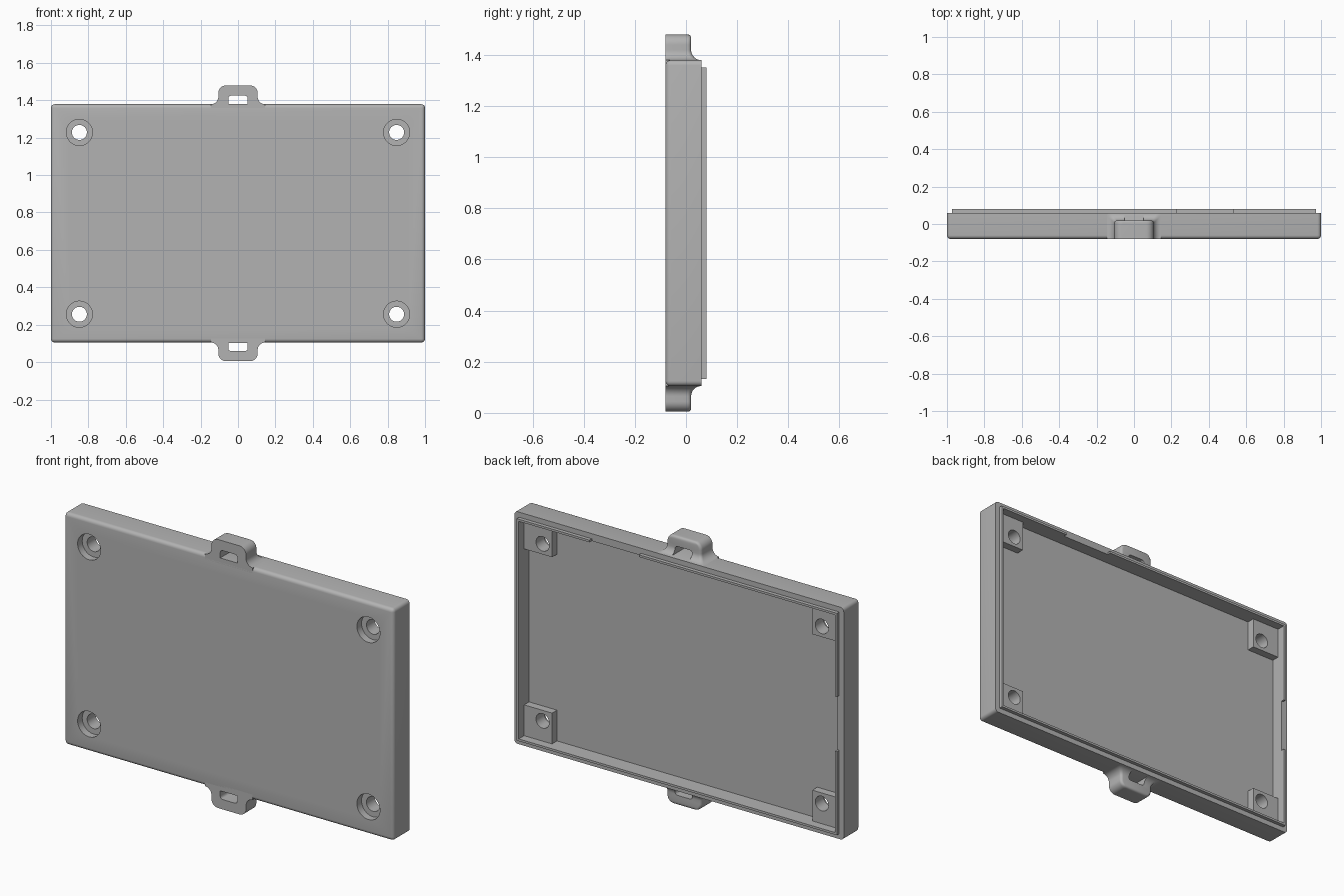
import bpy, bmesh
from math import sin, cos, pi, sqrt
from mathutils import Matrix, Vector

if "Cube" in bpy.data.objects:
    bpy.data.objects.remove(bpy.data.objects["Cube"])

GREY = bpy.data.materials.new("grey plastic")
GREY.use_nodes = True
GREY.diffuse_color = (0.45, 0.45, 0.45, 1)
GREY.node_tree.nodes["Principled BSDF"].inputs["Base Color"].default_value = (0.45, 0.45, 0.45, 1)

ZC = 0.742                    # middle height
W, H = 1.0, 0.637             # half size of the panel
FRONT, RIM, LIP = -0.08, 0.06, 0.08
FLOOR, BOSS = -0.01, 0.033    # cavity floor and boss face
INSET, LIP_OUT = 0.04, 0.028  # wall thickness, lip setback
HOLE_X, HOLE_Z = 0.848, 0.486


def finish(name, bm):
    bmesh.ops.recalc_face_normals(bm, faces=bm.faces)
    mesh = bpy.data.meshes.new(name)
    bm.to_mesh(mesh)
    bm.free()
    mesh.materials.append(GREY)
    ob = bpy.data.objects.new(name, mesh)
    bpy.context.collection.objects.link(ob)
    return ob


def add_box(bm, x0, x1, y0, y1, z0, z1):
    """Box with z measured from the middle height."""
    size = Vector((x1 - x0, y1 - y0, z1 - z0))
    mid = Vector(((x0 + x1) / 2, (y0 + y1) / 2, ZC + (z0 + z1) / 2))
    return bmesh.ops.create_cube(bm, size=1, matrix=Matrix.Translation(mid) @ Matrix.Diagonal(size.to_4d()))


def add_rod(bm, x, z, r, y0, y1):
    place = Matrix.Translation((x, (y0 + y1) / 2, ZC + z)) @ Matrix.Rotation(pi / 2, 4, "X")
    bmesh.ops.create_cone(bm, cap_ends=True, segments=40, radius1=r, radius2=r, depth=y1 - y0, matrix=place)


def combine(ob, tool, operation):
    mod = ob.modifiers.new("combine", "BOOLEAN")
    mod.object, mod.operation, mod.solver = tool, operation, "EXACT"
    bpy.context.view_layer.objects.active = ob
    bpy.ops.object.modifier_apply(modifier=mod.name)
    bpy.data.objects.remove(tool)


def smooth(ob):
    bpy.ops.object.select_all(action="DESELECT")
    ob.select_set(True)
    bpy.context.view_layer.objects.active = ob
    bpy.ops.object.shade_smooth_by_angle(angle=0.6)


corners = [(sx, sz) for sx in (-1, 1) for sz in (-1, 1)]

# Panel: rounded everywhere except around the open back
bm = bmesh.new()
add_box(bm, -W, W, FRONT, RIM, -H, H)
edges = [e for e in bm.edges if min(v.co.y for v in e.verts) < 0]
bmesh.ops.bevel(bm, geom=edges, offset=0.02, segments=5, profile=0.5, affect="EDGES")
panel = finish("panel", bm)

# Cavity in the back
bm = bmesh.new()
add_box(bm, INSET - W, W - INSET, FLOOR, 0.2, INSET - H, H - INSET)
combine(panel, finish("cavity_cutter", bm), "DIFFERENCE")

# Screw bosses in the corners
bm = bmesh.new()
for sx, sz in corners:
    x0, x1 = sorted((sx * (HOLE_X - 0.058), sx * (W - 0.03)))
    z0, z1 = sorted((sz * (HOLE_Z - 0.058), sz * (H - 0.03)))
    add_box(bm, x0, x1, FLOOR - 0.01, BOSS, z0, z1)
combine(panel, finish("boss_blocks", bm), "UNION")

# Screw holes, then wider counterbores from the front
for name, r, y1 in (("hole_cutter", 0.04, 0.2), ("counterbore_cutter", 0.07, -0.04)):
    bm = bmesh.new()
    for sx, sz in corners:
        add_rod(bm, sx * HOLE_X, sz * HOLE_Z, r, -0.2, y1)
    combine(panel, finish(name, bm), "DIFFERENCE")
smooth(panel)

# Thin locating lip, with one gap in the top and one in the right side
bm = bmesh.new()
xo, xi, zo, zi = W - LIP_OUT, W - INSET, H - LIP_OUT, H - INSET
for x0, x1, z0, z1 in (
        (-xo, xo, -zo, -zi), (xi, xo, -zi, zi),
        (-xo, 0.23, zi, zo), (0.53, xo, zi, zo),
        (-xo, -xi, -zi, -0.15), (-xo, -xi, 0.15, zi)):
    add_box(bm, x0, x1, RIM - 0.002, LIP, z0, z1)
finish("locating_lip", bm)


# Strap loops at the top and bottom, flared into the panel
def loop_section(h):
    """Half width and back position of a loop at height h above the panel."""
    r, half, back = 0.04, 0.105, 0.02
    if h < r:
        flare = r - sqrt(r * r - (r - max(h, 0)) ** 2)
        return half + flare, back + flare
    rise = max(0, h - 0.06)
    drop = max(0, h - 0.088)
    return half - r + sqrt(max(0, r * r - rise * rise)), back - 0.012 + sqrt(max(0, 0.012 ** 2 - drop * drop))


def strap_loop(name, s):
    steps = [i / 8 * pi / 2 for i in range(9)]
    heights = [-0.03] + [0.04 * (1 - cos(a)) for a in steps] + [0.06 + 0.04 * sin(a) for a in steps]
    bm = bmesh.new()
    rings = []
    for h in heights:
        w, back = loop_section(h)
        back = min(back, RIM - 0.001)
        c = 0.015
        outline = [(-w, FRONT), (w, FRONT)]
        outline += [(w - c + c * cos(a), back - c + c * sin(a)) for a in steps[::2]]
        outline += [(-w + c - c * sin(a), back - c + c * cos(a)) for a in steps[::2]]
        rings.append([bm.verts.new((x, y, ZC + s * (H + h))) for x, y in outline])
    for a, b in zip(rings, rings[1:]):
        for i in range(len(a)):
            j = (i + 1) % len(a)
            bm.faces.new((a[i], a[j], b[j], b[i]))
    bm.faces.new(rings[0])
    bm.faces.new(rings[-1])
    loop = finish(name, bm)

    # Slot with rounded outer corners
    bm = bmesh.new()
    z0, z1 = sorted((s * (H + 0.002), s * (H + 0.046)))
    add_box(bm, -0.052, 0.052, -0.2, 0.2, z0, z1)
    outer = [e for e in bm.edges if all(abs(v.co.z - ZC) > H + 0.02 for v in e.verts)
             and abs(e.verts[0].co.x - e.verts[1].co.x) < 0.001]
    bmesh.ops.bevel(bm, geom=outer, offset=0.015, segments=4, profile=0.5, affect="EDGES")
    combine(loop, finish("slot_cutter", bm), "DIFFERENCE")
    smooth(loop)


strap_loop("top_strap_loop", 1)
strap_loop("bottom_strap_loop", -1)
